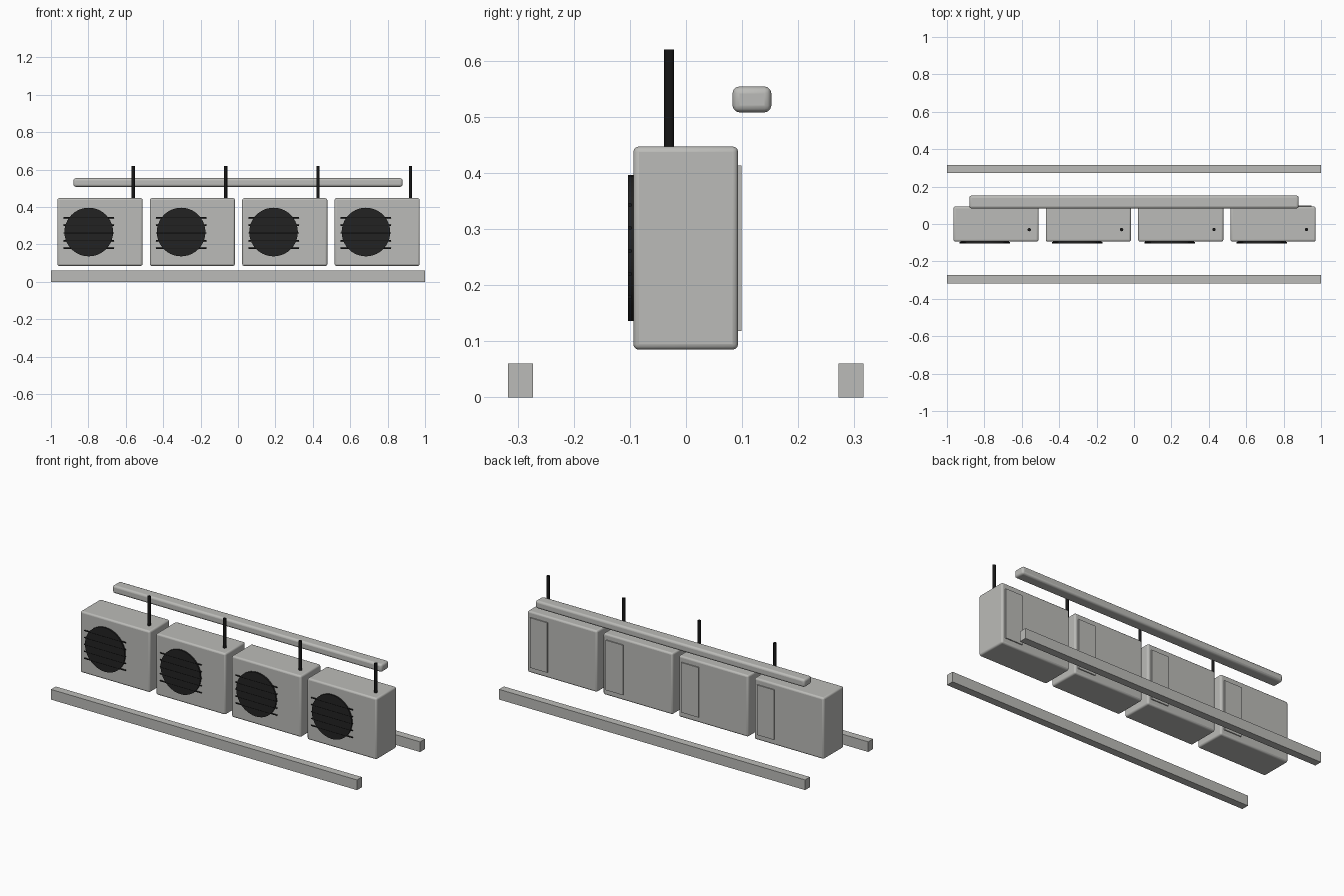
import bpy
from math import radians

cube = bpy.data.objects.get("Cube")
if cube:
    bpy.data.objects.remove(cube, do_unlink=True)


def material(name, color):
    m = bpy.data.materials.new(name)
    m.use_nodes = True
    m.diffuse_color = (*color, 1)
    m.node_tree.nodes["Principled BSDF"].inputs["Base Color"].default_value = (*color, 1)
    return m


GREY = material("light grey", (0.50, 0.50, 0.48))
CHARCOAL = material("charcoal", (0.016, 0.016, 0.016))
BLACK = material("black", (0.008, 0.008, 0.008))


def box(name, lo, hi, mat, bevel=0):
    """Box between two corners, with optional rounded edges."""
    bpy.ops.mesh.primitive_cube_add(size=1, location=[(a + b) / 2 for a, b in zip(lo, hi)])
    ob = bpy.context.object
    ob.name = name
    ob.scale = [b - a for a, b in zip(lo, hi)]
    bpy.ops.object.transform_apply(location=False, rotation=False, scale=True)
    ob.data.materials.append(mat)
    if bevel:
        mod = ob.modifiers.new("rounded edges", 'BEVEL')
        mod.width = bevel
        mod.segments = 3
        bpy.ops.object.shade_smooth_by_angle(angle=radians(40))
    return ob


def rod(name, center, radius, length, mat, axis="z", sides=12):
    """Cylinder along a chosen axis."""
    turn = {"x": (0, radians(90), 0), "y": (radians(90), 0, 0), "z": (0, 0, 0)}[axis]
    bpy.ops.mesh.primitive_cylinder_add(vertices=sides, radius=radius, depth=length,
                                        location=center, rotation=turn)
    ob = bpy.context.object
    ob.name = name
    ob.data.materials.append(mat)
    bpy.ops.object.shade_smooth_by_angle(angle=radians(40))
    return ob


# Ground rails in front and behind
for label, y in (("front", -0.295), ("back", 0.294)):
    box(label + "_rail", (-1, y - 0.0225, 0), (1, y + 0.0225, 0.06), GREY)

# Long duct behind and above the units
box("duct", (-0.88, 0.083, 0.508), (0.88, 0.152, 0.554), GREY, 0.012)

# Row of four condenser units
for i in range(4):
    x = -0.738 + i * 0.494
    n = f"_{i + 1}"
    box("casing" + n, (x - 0.2275, -0.094, 0.085), (x + 0.2275, 0.093, 0.447), GREY, 0.01)

    # Fan disc and horizontal guard bars
    fan_x, fan_z = x - 0.06, 0.266
    rod("fan" + n, (fan_x, -0.0965, fan_z), 0.13, 0.013, CHARCOAL, "y", 40)
    for k in range(-2, 3):
        rod(f"guard_bar{n}_{k + 3}", (fan_x, -0.1, fan_z - 0.005 + k * 0.041),
            0.0038, 0.27, BLACK, "x", 8)

    # Refrigerant pipe rising from the top
    rod("pipe" + n, (x + 0.178, -0.03, 0.53), 0.009, 0.18, BLACK)

    # Service panel on the back
    box("service_panel" + n, (x + 0.094, 0.09, 0.118), (x + 0.206, 0.099, 0.413), GREY)
